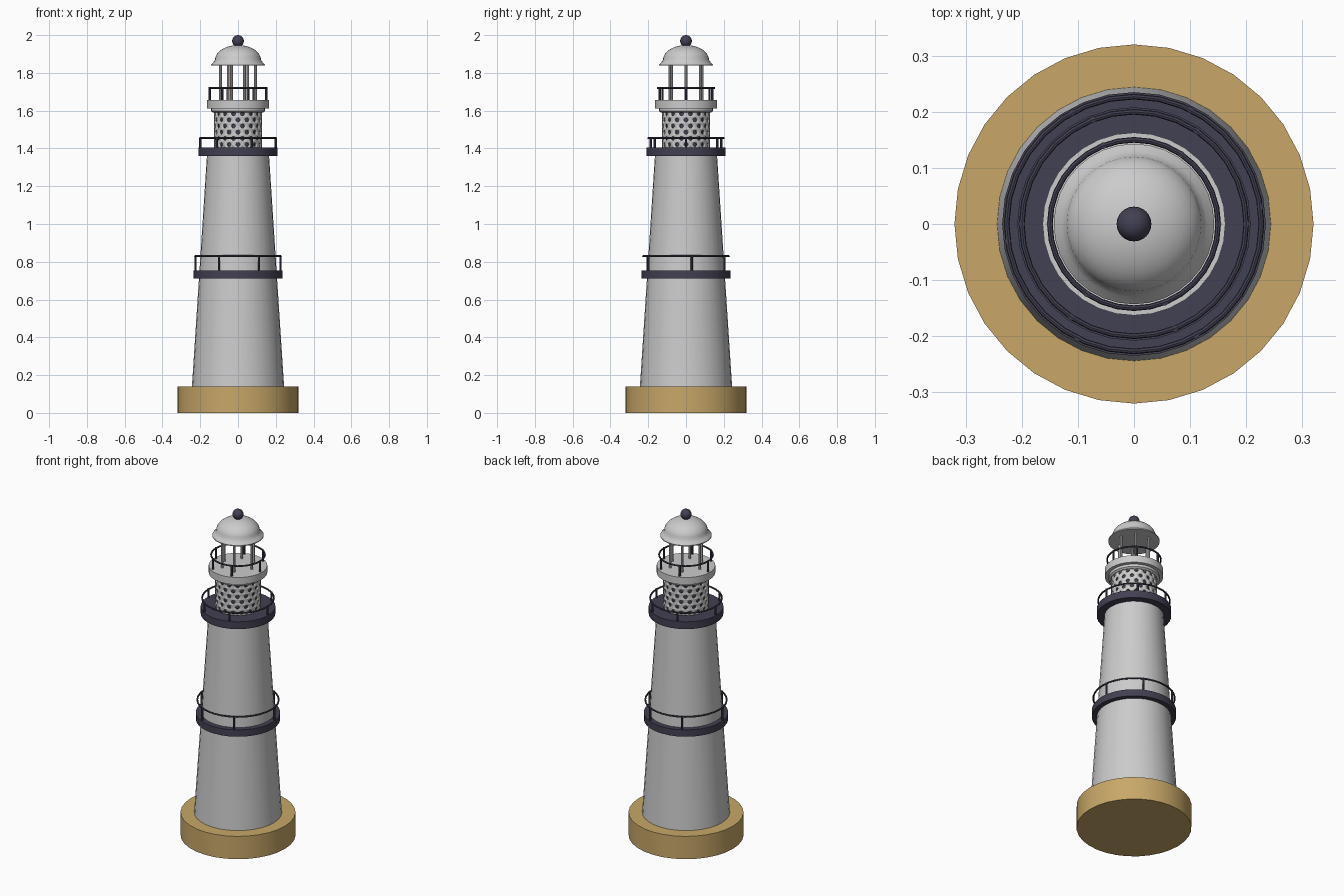
import bpy
import bmesh
from math import cos, sin, pi, radians

cube = bpy.data.objects.get("Cube")
if cube:
    bpy.data.objects.remove(cube, do_unlink=True)

SIDES = 32
POST_ANGLES = [radians(a) for a in (0, 56, 111.5, 180, 236, 291.5)]


def material(name, r, g, b):
    m = bpy.data.materials.new(name)
    m.use_nodes = True
    m.diffuse_color = (r, g, b, 1)
    m.node_tree.nodes["Principled BSDF"].inputs["Base Color"].default_value = (r, g, b, 1)
    return m


SAND = material("sand", 0.58, 0.39, 0.14)
WHITE = material("pale grey", 0.6, 0.6, 0.6)
NAVY = material("dark navy", 0.055, 0.052, 0.085)


def finish(name, bm, mat, smooth=True):
    bmesh.ops.recalc_face_normals(bm, faces=bm.faces)
    mesh = bpy.data.meshes.new(name)
    bm.to_mesh(mesh)
    bm.free()
    mesh.materials.append(mat)
    ob = bpy.data.objects.new(name, mesh)
    bpy.context.collection.objects.link(ob)
    if smooth:
        bpy.ops.object.select_all(action='DESELECT')
        ob.select_set(True)
        bpy.context.view_layer.objects.active = ob
        bpy.ops.object.shade_smooth_by_angle(angle=radians(35))
    return ob


def lathe(name, profile, mat):
    """Closed solid of revolution from (radius, height) pairs, bottom to top."""
    bm = bmesh.new()
    rings = [[bm.verts.new((r * cos(2 * pi * i / SIDES), r * sin(2 * pi * i / SIDES), z))
              for i in range(SIDES)] for r, z in profile]
    for low, high in zip(rings, rings[1:]):
        for i in range(SIDES):
            j = (i + 1) % SIDES
            bm.faces.new((low[i], low[j], high[j], high[i]))
    bm.faces.new(rings[0])
    bm.faces.new(rings[-1])
    return finish(name, bm, mat)


def posts(name, radius, bottom, top, thick, mat, turn=0.0):
    """Ring of slim upright rods."""
    bm = bmesh.new()
    for a in POST_ANGLES:
        made = bmesh.ops.create_cone(bm, cap_ends=True, segments=8, radius1=thick,
                                     radius2=thick, depth=top - bottom)
        bmesh.ops.translate(bm, verts=made["verts"],
                            vec=(radius * cos(a + turn), radius * sin(a + turn), (top + bottom) / 2))
    return finish(name, bm, mat)


def railing(name, radius, bottom, top, turn=0.0):
    posts(name + "_posts", radius, bottom, top + 0.004, 0.006, NAVY, turn)
    bpy.ops.mesh.primitive_torus_add(major_radius=radius, minor_radius=0.005, major_segments=SIDES,
                                     minor_segments=8, location=(0, 0, top))
    rail = bpy.context.object
    rail.name = name + "_rail"
    rail.data.materials.append(NAVY)
    bpy.ops.object.shade_smooth_by_angle(angle=radians(35))


def perforated_wall(name, radius, bottom, top, columns, rows, hole):
    """Cylinder wall of staggered cells, each with an eight-sided hole."""
    bm = bmesh.new()
    step, height = 2 * pi / columns, (top - bottom) / rows
    outline = [(1, 0), (1, 1), (0, 1), (-1, 1), (-1, 0), (-1, -1), (0, -1), (1, -1)]

    def vert(a, z):
        return bm.verts.new((radius * cos(a), radius * sin(a), z))

    for row in range(rows):
        z = bottom + (row + 0.5) * height
        for col in range(columns):
            a = (col + 0.5 * (row % 2)) * step
            outer = [vert(a + u * step / 2, z + v * height / 2) for u, v in outline]
            inner = [vert(a + hole * cos(k * pi / 4) / radius, z + hole * sin(k * pi / 4))
                     for k in range(8)]
            for k in range(8):
                n = (k + 1) % 8
                bm.faces.new((outer[k], outer[n], inner[n], inner[k]))
    bmesh.ops.remove_doubles(bm, verts=bm.verts, dist=0.0005)
    ob = finish(name, bm, WHITE)
    wall = ob.modifiers.new("thickness", 'SOLIDIFY')
    wall.thickness = 0.008
    wall.offset = -1


# Foundation and tapering tower
lathe("foundation", [(0.32, 0), (0.32, 0.14)], SAND)
lathe("tower", [(0.244, 0.14), (0.164, 1.37)], WHITE)

# Galleries with railings
lathe("lower_gallery", [(0.235, 0.712), (0.235, 0.754)], NAVY)
railing("lower_railing", 0.227, 0.75, 0.83, radians(7.7))
lathe("upper_gallery", [(0.208, 1.36), (0.208, 1.405)], NAVY)
railing("upper_railing", 0.2, 1.4, 1.455)

# Perforated watch room around a dark core
perforated_wall("watch_room_wall", 0.127, 1.404, 1.6, 16, 6, 0.0115)
lathe("watch_room_core", [(0.108, 1.4), (0.108, 1.605)], NAVY)

# Lantern platform
lathe("lantern_platform", [(0.132, 1.59), (0.142, 1.597), (0.142, 1.612),
                           (0.163, 1.612), (0.163, 1.656)], WHITE)
railing("lantern_railing", 0.15, 1.65, 1.72)
posts("lantern_columns", 0.093, 1.65, 1.845, 0.007, WHITE)

# Flared dome with a ball finial
dome = [(0.143, 1.838), (0.143, 1.843), (0.13, 1.857)]
dome += [(0.122 * cos(t), 1.868 + 0.079 * sin(t)) for t in (pi / 2 * k / 8.2 for k in range(9))]
lathe("dome", dome, WHITE)
bpy.ops.mesh.primitive_uv_sphere_add(segments=24, ring_count=12, radius=0.031, location=(0, 0, 1.969))
ball = bpy.context.object
ball.name = "ball_finial"
ball.data.materials.append(NAVY)
bpy.ops.object.shade_smooth()
